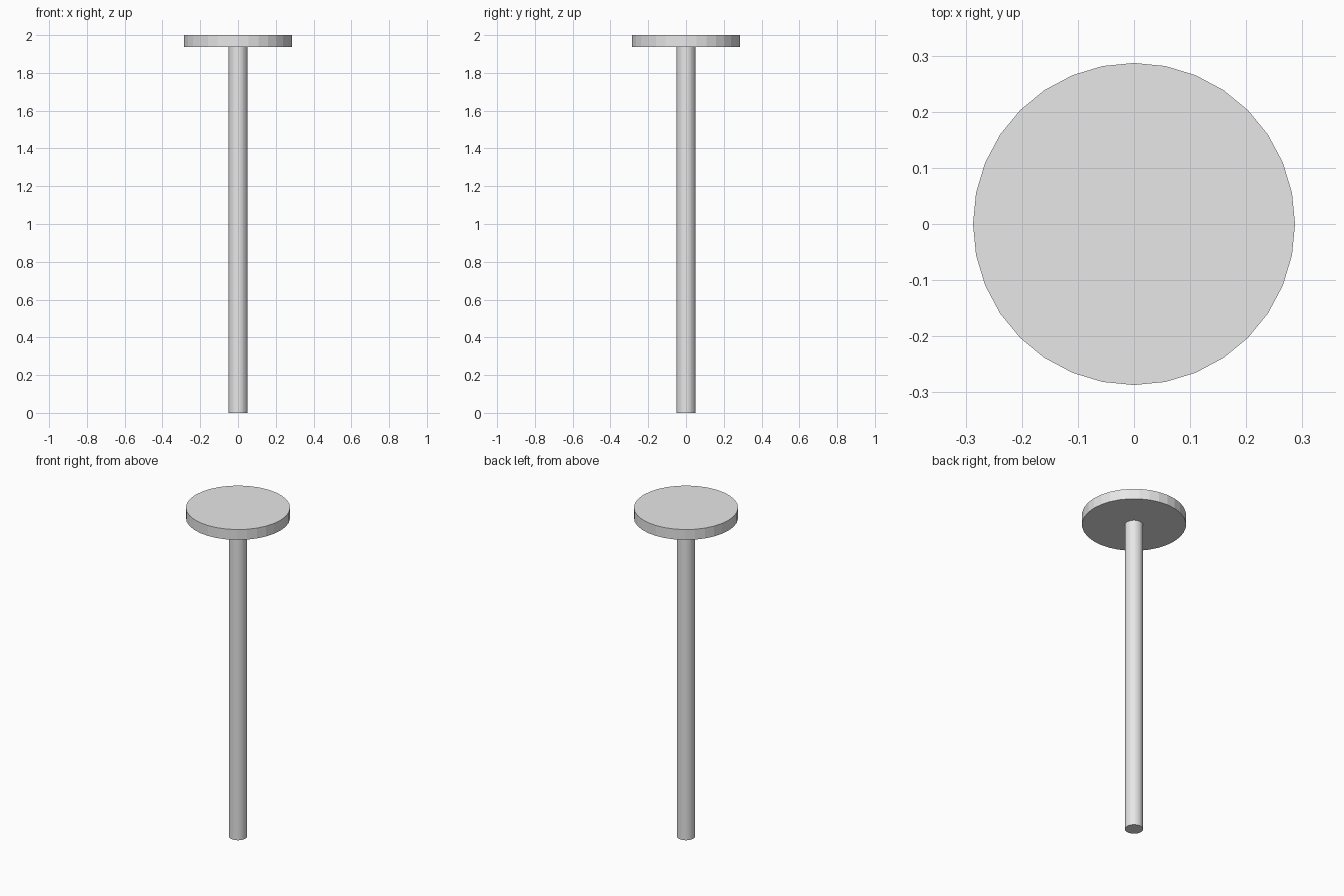
import bpy

cube = bpy.data.objects.get("Cube")
if cube:
    bpy.data.objects.remove(cube, do_unlink=True)

GREY = (0.8, 0.8, 0.8, 1.0)
grey = bpy.data.materials.new("light_grey")
grey.use_nodes = True
grey.diffuse_color = GREY
shader = next(n for n in grey.node_tree.nodes if n.type == 'BSDF_PRINCIPLED')
shader.inputs["Base Color"].default_value = GREY


def cylinder(name, radius, bottom, top):
    """Upright flat-shaded cylinder between two heights."""
    bpy.ops.mesh.primitive_cylinder_add(
        vertices=32, radius=radius, depth=top - bottom,
        location=(0, 0, (bottom + top) / 2))
    part = bpy.context.object
    part.name = name
    part.data.materials.append(grey)
    return part


TOTAL_HEIGHT = 2.0
HEAD_THICKNESS = 0.063

# Slender shaft, touching the underside of the head
cylinder("shaft", 0.05, 0, TOTAL_HEIGHT - HEAD_THICKNESS)

# Wide flat disc on top
cylinder("head_disc", 0.287, TOTAL_HEIGHT - HEAD_THICKNESS, TOTAL_HEIGHT)
